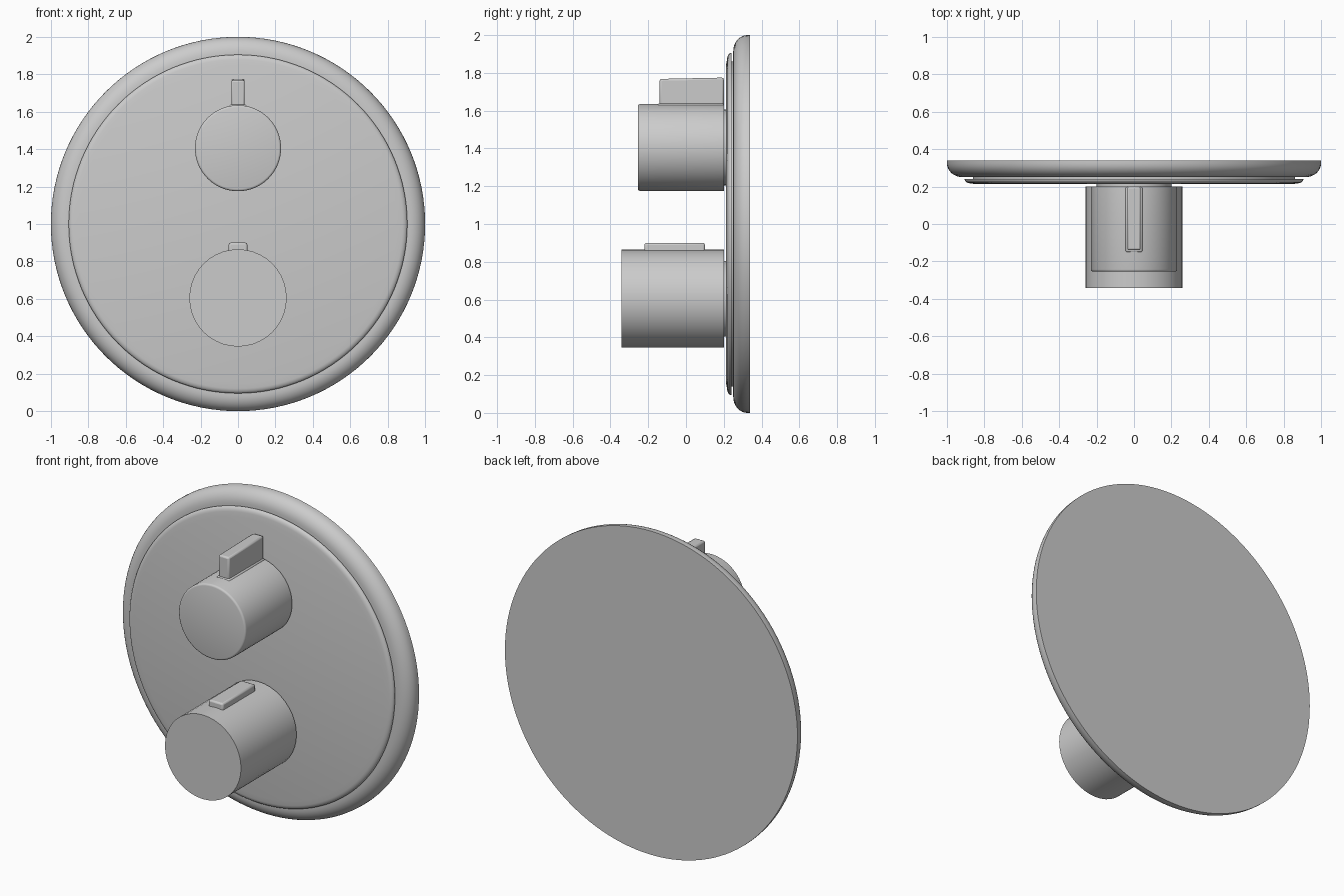
import bpy, bmesh
from math import sin, cos, pi, radians

if "Cube" in bpy.data.objects:
    bpy.data.objects.remove(bpy.data.objects["Cube"])


def finish(name, bm):
    bmesh.ops.recalc_face_normals(bm, faces=bm.faces)
    mesh = bpy.data.meshes.new(name)
    bm.to_mesh(mesh)
    bm.free()
    obj = bpy.data.objects.new(name, mesh)
    bpy.context.collection.objects.link(obj)
    bpy.ops.object.select_all(action='DESELECT')
    obj.select_set(True)
    bpy.context.view_layer.objects.active = obj
    bpy.ops.object.shade_smooth_by_angle(angle=radians(32))
    return obj


def turned(name, profile, z, sides):
    """Closed solid turned about a y axis; profile is (radius, y), front to back."""
    bm = bmesh.new()
    rings = [[bm.verts.new((r * sin(2 * pi * i / sides), y, z + r * cos(2 * pi * i / sides)))
              for i in range(sides)] for r, y in profile]
    for a, b in zip(rings, rings[1:]):
        for i in range(sides):
            j = (i + 1) % sides
            bm.faces.new((a[i], a[j], b[j], b[i]))
    bm.faces.new(rings[0])
    bm.faces.new(rings[-1])
    return finish(name, bm)


def block(name, half_x, outline, bevel):
    """Bevelled bar: (y, z) outline extruded across x."""
    bm = bmesh.new()
    sides = [[bm.verts.new((x, y, z)) for y, z in outline] for x in (-half_x, half_x)]
    n = len(outline)
    for s in sides:
        bm.faces.new(s)
    for i in range(n):
        j = (i + 1) % n
        bm.faces.new((sides[0][i], sides[0][j], sides[1][j], sides[1][i]))
    obj = finish(name, bm)
    mod = obj.modifiers.new("edge_bevel", 'BEVEL')
    mod.width = bevel
    mod.segments = 2
    return obj


def rounded(r, y, rad_r, rad_y, steps=8):
    """Quarter-round front edge ending at radius r, starting on front plane y."""
    return [(r - rad_r + rad_r * sin(pi / 2 * k / steps),
             y + rad_y - rad_y * cos(pi / 2 * k / steps)) for k in range(steps + 1)]


# Wall plate and the raised disc on it, with a shadow gap between them
turned("wall_plate", rounded(1.0, 0.25, 0.085, 0.075) + [(1.0, 0.34)], 1.0, 128)
turned("raised_disc", [(0.85, 0.213)] + rounded(0.905, 0.217, 0.035, 0.02, 6)
       + [(0.905, 0.241), (0.86, 0.241), (0.86, 0.255)], 1.0, 128)

# Necks joining both knobs to the disc
for label, z in (("upper", 1.405), ("lower", 0.605)):
    turned(label + "_neck", [(0.2, 0.19), (0.2, 0.22)], z, 64)

# Upper knob with its tall lever
turned("upper_knob", rounded(0.23, -0.255, 0.012, 0.012, 3) + [(0.23, 0.2)], 1.405, 64)
block("upper_lever", 0.036, [(-0.14, 1.60), (-0.14, 1.768), (0.2, 1.775), (0.2, 1.60)], 0.01)
block("lever_foot", 0.045, [(-0.15, 1.61), (-0.15, 1.638), (0.2, 1.638), (0.2, 1.61)], 0.008)

# Lower knob with its low grip tab
turned("lower_knob", [(0.26, -0.342), (0.26, 0.2)], 0.605, 40)
block("lower_tab", 0.05, [(-0.22, 0.83), (-0.22, 0.90), (0.10, 0.90), (0.10, 0.83)], 0.01)
